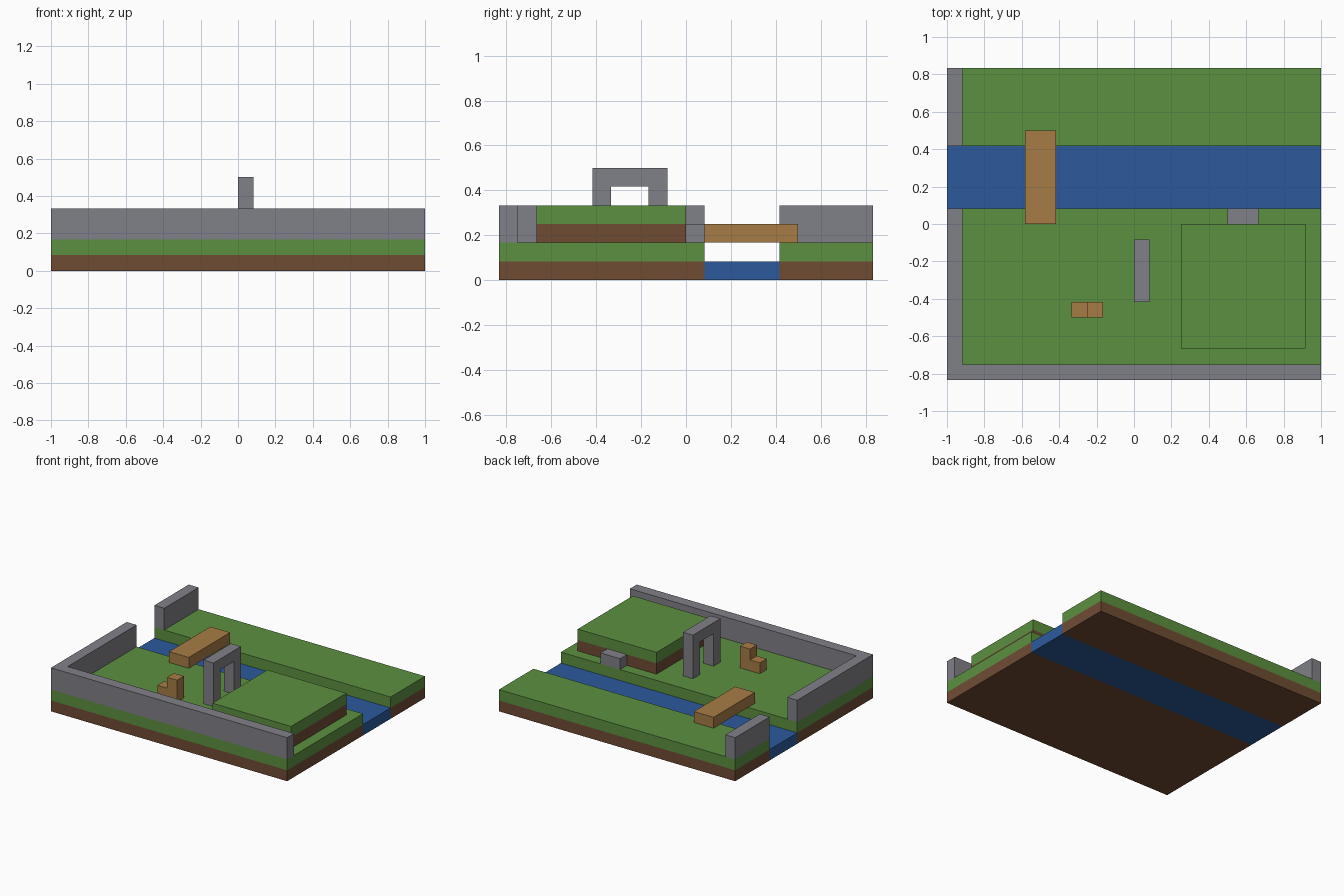
import bpy, bmesh
from mathutils import Vector

U = 1 / 12  # one grid unit

if "Cube" in bpy.data.objects:
    bpy.data.objects.remove(bpy.data.objects["Cube"], do_unlink=True)


def material(name, rgb):
    m = bpy.data.materials.new(name)
    m.use_nodes = True
    m.diffuse_color = (*rgb, 1)
    m.node_tree.nodes["Principled BSDF"].inputs["Base Color"].default_value = (*rgb, 1)
    return m


grass = material("grass green", (0.107, 0.279, 0.051))
dirt = material("dirt brown", (0.162, 0.072, 0.034))
water = material("water blue", (0.025, 0.102, 0.332))
stone = material("stone grey", (0.216, 0.216, 0.246))
wood = material("wood brown", (0.38, 0.202, 0.058))


def extrude(name, outline, direction, mat):
    """Closed solid from a flat outline swept along a direction, in grid units."""
    bm = bmesh.new()
    face = bm.faces.new([bm.verts.new(Vector(p) * U) for p in outline])
    swept = bmesh.ops.extrude_face_region(bm, geom=[face], use_keep_orig=True)
    moved = [g for g in swept["geom"] if isinstance(g, bmesh.types.BMVert)]
    bmesh.ops.translate(bm, vec=Vector(direction) * U, verts=moved)
    bmesh.ops.recalc_face_normals(bm, faces=bm.faces)
    mesh = bpy.data.meshes.new(name)
    bm.to_mesh(mesh)
    bm.free()
    mesh.materials.append(mat)
    obj = bpy.data.objects.new(name, mesh)
    bpy.context.scene.collection.objects.link(obj)
    return obj


def block(name, x, y, z, mat):
    corners = [(x[0], y[0]), (x[1], y[0]), (x[1], y[1]), (x[0], y[1])]
    return extrude(name, [(a, b, z[0]) for a, b in corners], (0, 0, z[1] - z[0]), mat)


# Layered ground: two banks with a river between them, and a raised plateau
for name, x, y, base in (("front_bank", (-12, 12), (-10, 1), 0),
                         ("back_bank", (-12, 12), (5, 10), 0),
                         ("plateau", (3, 11), (-8, 0), 2)):
    block(name + "_dirt", x, y, (base, base + 1), dirt)
    block(name + "_grass", x, y, (base + 1, base + 2), grass)
block("river", (-12, 12), (1, 5), (0, 1), water)

# Boundary walls
corner = [(-12, -10), (12, -10), (12, -9), (-11, -9), (-11, 1), (-12, 1)]
extrude("corner_wall", [(x, y, 2) for x, y in corner], (0, 0, 2), stone)
block("back_wall", (-12, -11), (5, 10), (2, 4), stone)

# Stone arch standing beside the plateau
arch = [(-5, 2), (-4, 2), (-4, 5), (-2, 5), (-2, 2), (-1, 2), (-1, 6), (-5, 6)]
extrude("stone_arch", [(0, y, z) for y, z in arch], (1, 0, 0), stone)

# Step up to the plateau, bridge across the river, and a wooden seat
block("plateau_step", (6, 8), (0, 1), (2, 3), stone)
block("bridge", (-7, -5), (0, 6), (2, 3), wood)
seat = [(-4, 2), (-2, 2), (-2, 4), (-3, 4), (-3, 3), (-4, 3)]
extrude("seat", [(x, -6, z) for x, z in seat], (0, 1, 0), wood)
